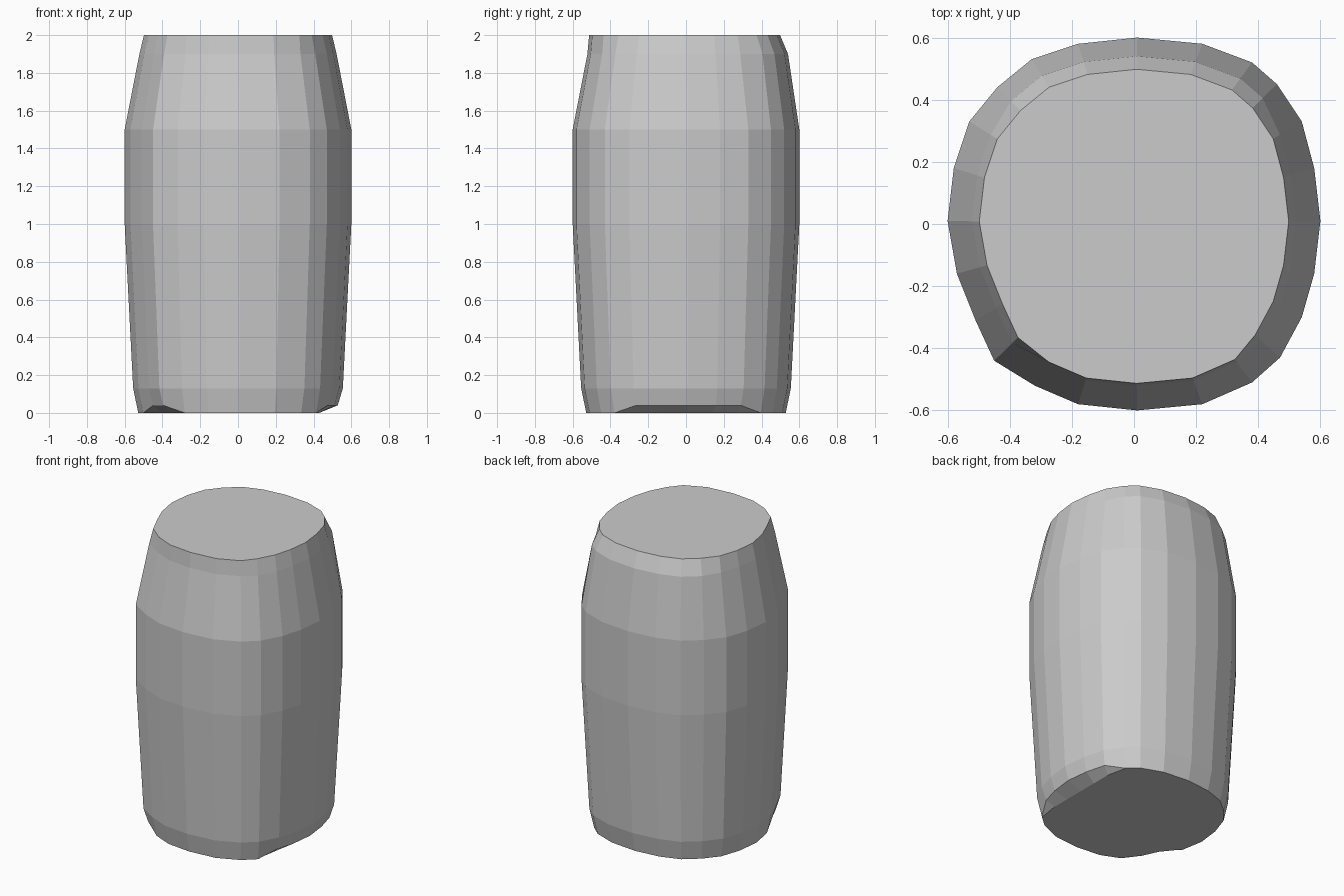
import bpy
import bmesh

default_cube = bpy.data.objects.get("Cube")
if default_cube:
    bpy.data.objects.remove(default_cube, do_unlink=True)

# Plain grey material
grey = bpy.data.materials.new("plain_grey")
grey.use_nodes = True
grey.diffuse_color = (0.6, 0.6, 0.6, 1)
shader = next(node for node in grey.node_tree.nodes if node.type == "BSDF_PRINCIPLED")
shader.inputs["Base Color"].default_value = grey.diffuse_color

# Irregular hand-cut outline at the widest part of the barrel
outline = [
    (.6, .01), (.58, .18), (.54, .33), (.46, .45), (.38, .52), (.22, .58),
    (.01, .6), (-.18, .58), (-.33, .53), (-.44, .44), (-.53, .33), (-.58, .18),
    (-.6, .01), (-.57, -.16), (-.51, -.31), (-.45, -.44), (-.32, -.52), (-.18, -.58),
    (.01, -.6), (.22, -.58), (.38, -.51), (.47, -.43), (.54, -.3), (.58, -.16),
]


def on_right_front_corner(x, y):
    return x < -.4 and -.5 < y < -.3


def ring(mesh, height, scale):
    """Add one loop of vertices; scale and height may depend on the outline point."""
    loop = []
    for x, y in outline:
        size = scale(x, y)
        loop.append(mesh.verts.new((x * size, y * size, height(x, y))))
    return loop


def constant(value):
    return lambda x, y: value


def rim_height(x, y):
    # The lower rim is chipped upward on the left side and one front corner
    return .04 if x > .5 or on_right_front_corner(x, y) else 0


def base_scale(x, y):
    # The flat base ends short of the chipped stretches
    if x > .5:
        return .43 / x
    return .8 if on_right_front_corner(x, y) else .87


def shoulder_scale(x, y):
    # The shoulder bulges more at the back
    return .9 if y > .4 else .87


def lid_scale(x, y):
    return .855 if y < -.5 else .83


def build_barrel():
    mesh = bmesh.new()
    levels = [
        (constant(0), base_scale),
        (rim_height, constant(.88)),
        (constant(.13), constant(.925)),
        (constant(1), constant(1)),
        (constant(1.5), constant(1)),
        (constant(1.9), shoulder_scale),
        (constant(2), lid_scale),
    ]
    loops = [ring(mesh, height, scale) for height, scale in levels]

    # Walls between neighbouring loops
    for lower, upper in zip(loops, loops[1:]):
        for i in range(len(outline)):
            j = (i + 1) % len(outline)
            mesh.faces.new((lower[i], lower[j], upper[j], upper[i]))

    # Flat base and lid
    mesh.faces.new(list(reversed(loops[0])))
    mesh.faces.new(loops[-1])

    data = bpy.data.meshes.new("barrel_body")
    mesh.to_mesh(data)
    mesh.free()
    data.materials.append(grey)
    barrel = bpy.data.objects.new("barrel_body", data)
    bpy.context.collection.objects.link(barrel)


build_barrel()
